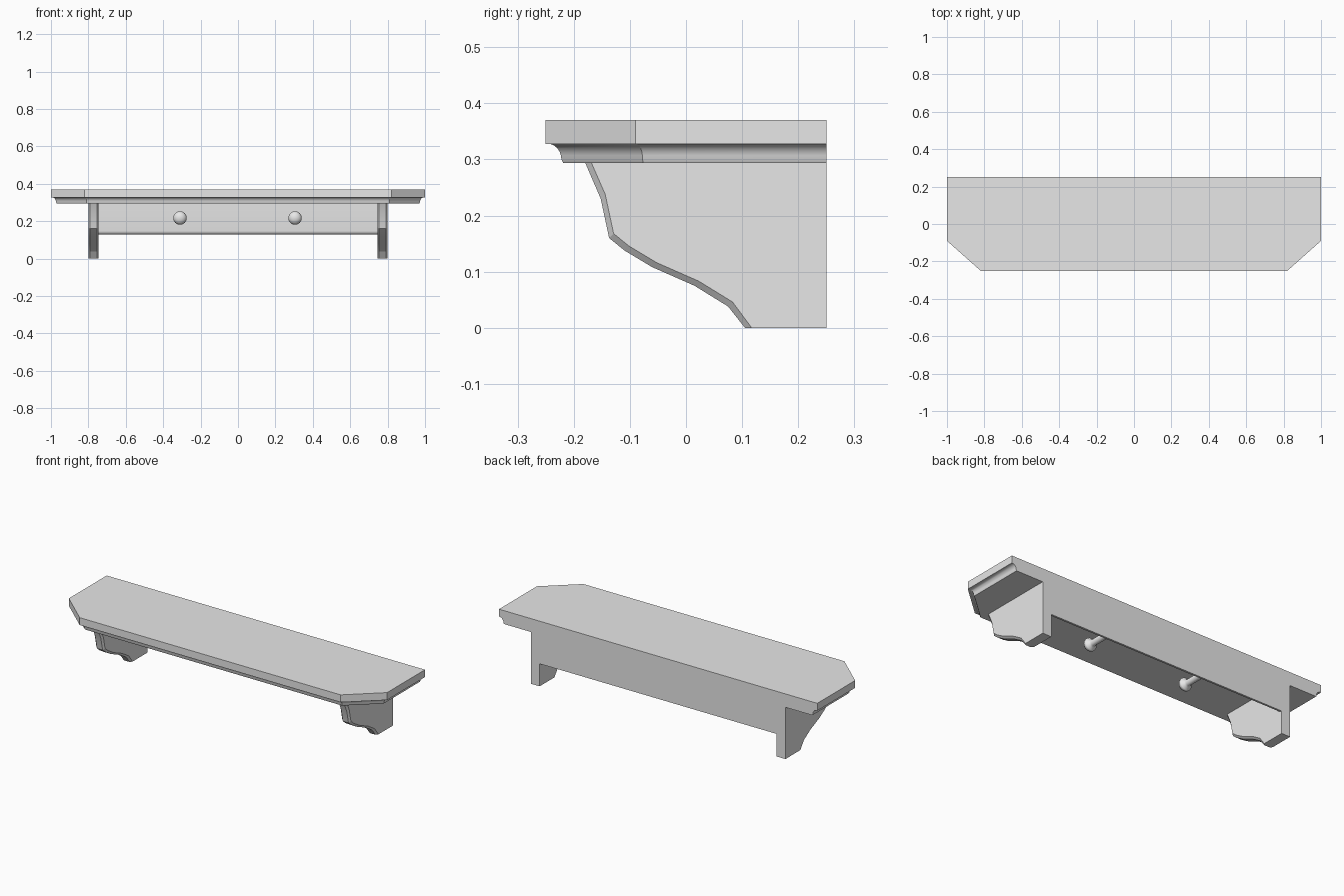
import bpy
import bmesh
from math import cos, sin, pi

cube = bpy.data.objects.get("Cube")
if cube:
    bpy.data.objects.remove(cube, do_unlink=True)

GREY = (0.8, 0.8, 0.8, 1.0)
mat = bpy.data.materials.new("plain grey")
mat.use_nodes = True
mat.diffuse_color = GREY
mat.node_tree.nodes["Principled BSDF"].inputs["Base Color"].default_value = GREY


def loft(name, rings, angle=0.6):
    """Skin a list of equal-length closed rings and cap both ends."""
    bm = bmesh.new()
    loops = [[bm.verts.new(p) for p in ring] for ring in rings]
    n = len(rings[0])
    for a, b in zip(loops, loops[1:]):
        for i in range(n):
            j = (i + 1) % n
            bm.faces.new((a[i], a[j], b[j], b[i]))
    bm.faces.new(loops[0])
    bm.faces.new(loops[-1])
    bmesh.ops.recalc_face_normals(bm, faces=bm.faces)
    mesh = bpy.data.meshes.new(name)
    bm.to_mesh(mesh)
    bm.free()
    mesh.materials.append(mat)
    obj = bpy.data.objects.new(name, mesh)
    bpy.context.collection.objects.link(obj)
    bpy.ops.object.select_all(action='DESELECT')
    obj.select_set(True)
    bpy.context.view_layer.objects.active = obj
    bpy.ops.object.shade_smooth_by_angle(angle=angle)
    return obj


def outline(d, z):
    """Board outline with clipped front corners, inset by d except at the back."""
    half = [(1 - d, 0.25), (1 - d, -0.09 + 0.45 * d), (0.82 - 0.38 * d, -0.25 + d)]
    pts = half + [(-x, y) for x, y in reversed(half)]
    return [(x, y, z) for x, y in pts]


# Top board
loft("shelf_board", [outline(0, 0.37), outline(0, 0.328)], 0.4)

# Cove moulding under the board
cove = [outline(0.004 + 0.024 * sin(t * pi / 12), 0.3 + 0.028 * cos(t * pi / 12))
        for t in range(7)]
loft("cove_moulding", cove + [outline(0.031, 0.294)], 0.4)

# Side brackets with chamfered front edges
curve = [(0.105, 0), (0.075, 0.038), (0.015, 0.075), (-0.06, 0.108),
         (-0.11, 0.138), (-0.137, 0.16), (-0.152, 0.23), (-0.18, 0.295)]
inset = [(y + 0.008, z + 0.008) for y, z in curve]
inset[0] = (0.117, 0)
inset[-1] = (-0.169, 0.295)
back = [(0.25, 0.295), (0.25, 0)]
for side, label in ((1, "left"), (-1, "right")):
    sections = [(0.8, inset), (0.79, curve), (0.755, curve), (0.745, inset)]
    loft(label + "_bracket",
         [[(side * x, y, z) for y, z in prof + back] for x, prof in sections], 0.3)

# Back panel with a rounded lower front edge
R = 0.02
panel = [(0.25, 0.295), (0.225, 0.295)]
panel += [(0.225 + R - R * cos(t * pi / 12), 0.128 + R - R * sin(t * pi / 12))
          for t in range(7)]
panel.append((0.25, 0.128))
loft("back_panel", [[(x, y, z) for y, z in panel] for x in (-0.746, 0.746)])

# Turned pegs
SIDES = 24
peg = [(0.02, 0.235), (0.018, 0.15), (0.017, 0.05), (0.021, 0.04), (0.034, 0.034),
       (0.036, 0.026), (0.033, 0.015), (0.024, 0.006), (0.012, 0.001), (0.002, 0)]
for px, label in ((0.305, "left"), (-0.31, "right")):
    loft(label + "_peg",
         [[(px + r * cos(2 * pi * k / SIDES), y, 0.217 + r * sin(2 * pi * k / SIDES))
           for k in range(SIDES)] for r, y in peg], 0.9)
